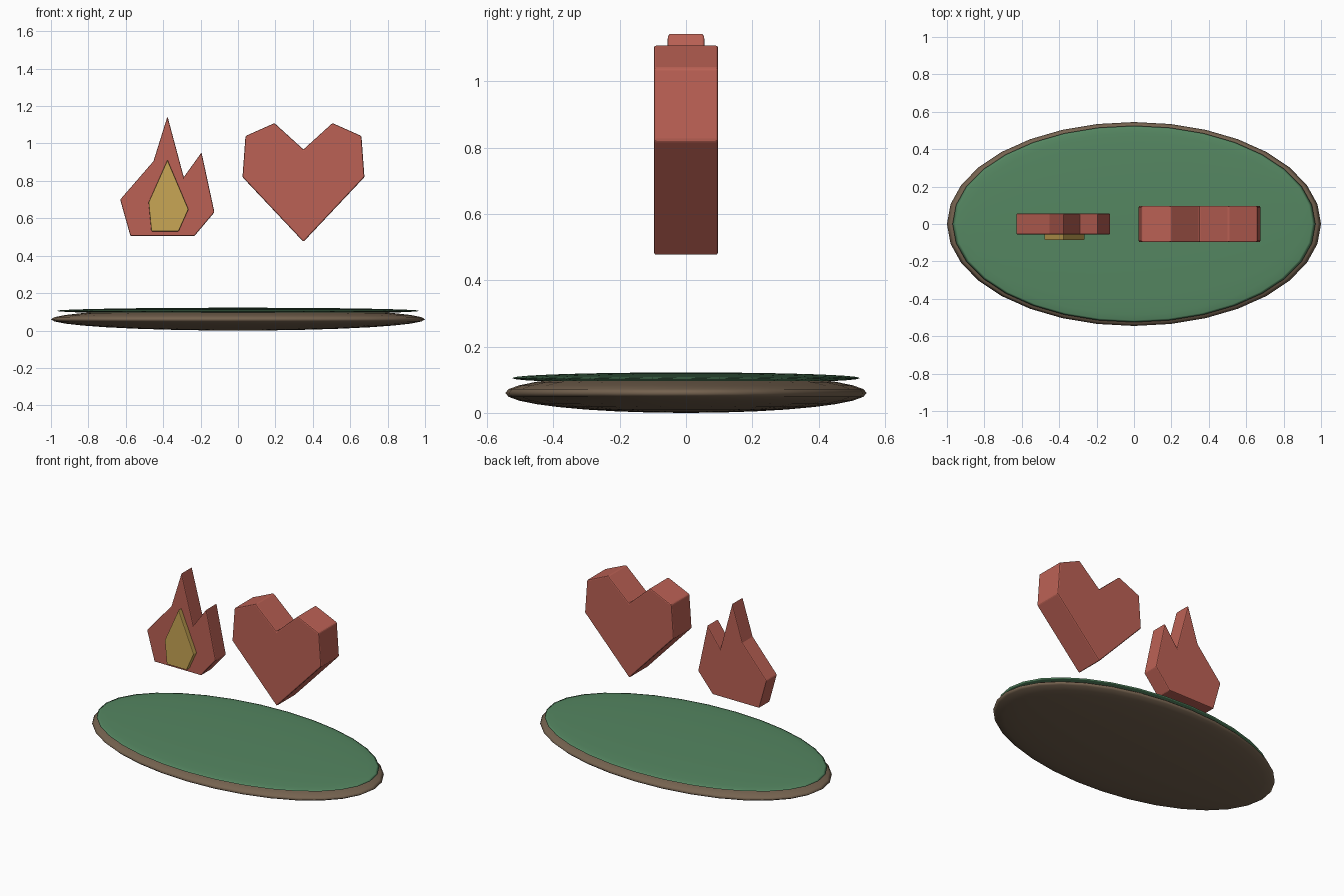
import bpy, bmesh

if "Cube" in bpy.data.objects:
    bpy.data.objects.remove(bpy.data.objects["Cube"])


def material(name, rgb):
    m = bpy.data.materials.new(name)
    m.diffuse_color = (*rgb, 1)
    m.use_nodes = True
    m.node_tree.nodes["Principled BSDF"].inputs["Base Color"].default_value = m.diffuse_color
    return m


red = material("red", (0.50, 0.12, 0.09))
gold = material("gold", (0.58, 0.38, 0.09))
green = material("green", (0.09, 0.24, 0.12))
brown = material("brown", (0.18, 0.125, 0.08))


def disc(name, z, radii, mat):
    # flattened sphere
    bpy.ops.mesh.primitive_uv_sphere_add(segments=32, ring_count=16, radius=1, location=(0, 0, z))
    ob = bpy.context.object
    ob.name = name
    ob.scale = radii
    bpy.ops.object.transform_apply(location=False, rotation=False, scale=True)
    bpy.ops.object.shade_smooth()
    ob.data.materials.append(mat)


def slab(name, outline, y0, y1, mat, bevel):
    # front-view outline extruded along y, with softened edges
    bm = bmesh.new()
    face = bm.faces.new([bm.verts.new((x, y0, z)) for x, z in outline])
    ext = bmesh.ops.extrude_face_region(bm, geom=[face])["geom"]
    moved = [v for v in ext if isinstance(v, bmesh.types.BMVert)]
    bmesh.ops.translate(bm, verts=moved, vec=(0, y1 - y0, 0))
    bmesh.ops.recalc_face_normals(bm, faces=bm.faces)
    me = bpy.data.meshes.new(name)
    bm.to_mesh(me)
    bm.free()
    ob = bpy.data.objects.new(name, me)
    bpy.context.collection.objects.link(ob)
    me.materials.append(mat)
    mod = ob.modifiers.new("soft_edges", "BEVEL")
    mod.width = bevel
    mod.segments = 2
    mod.limit_method = 'ANGLE'


# island base
disc("soil_base", 0.06, (1.0, 0.545, 0.06), brown)
disc("grass_top", 0.105, (0.97, 0.525, 0.017), green)

# flame with inner glow
slab("flame", [(-0.377, 1.145), (-0.452, 0.905), (-0.63, 0.70), (-0.575, 0.505),
               (-0.233, 0.505), (-0.126, 0.632), (-0.195, 0.952), (-0.29, 0.82)],
     -0.056, 0.056, red, 0.006)
slab("flame_core", [(-0.377, 0.912), (-0.478, 0.685), (-0.463, 0.53),
                    (-0.318, 0.53), (-0.265, 0.648)],
     -0.086, -0.045, gold, 0.004)

# heart, mirrored about its centre line
half = [(0.326, 0.82), (0.31, 1.04), (0.155, 1.109)]
cx = 0.35
heart = ([(cx, 0.474)] + [(cx + x, z) for x, z in half] + [(cx, 0.968)]
         + [(cx - x, z) for x, z in reversed(half)])
slab("heart", heart, -0.097, 0.097, red, 0.007)
